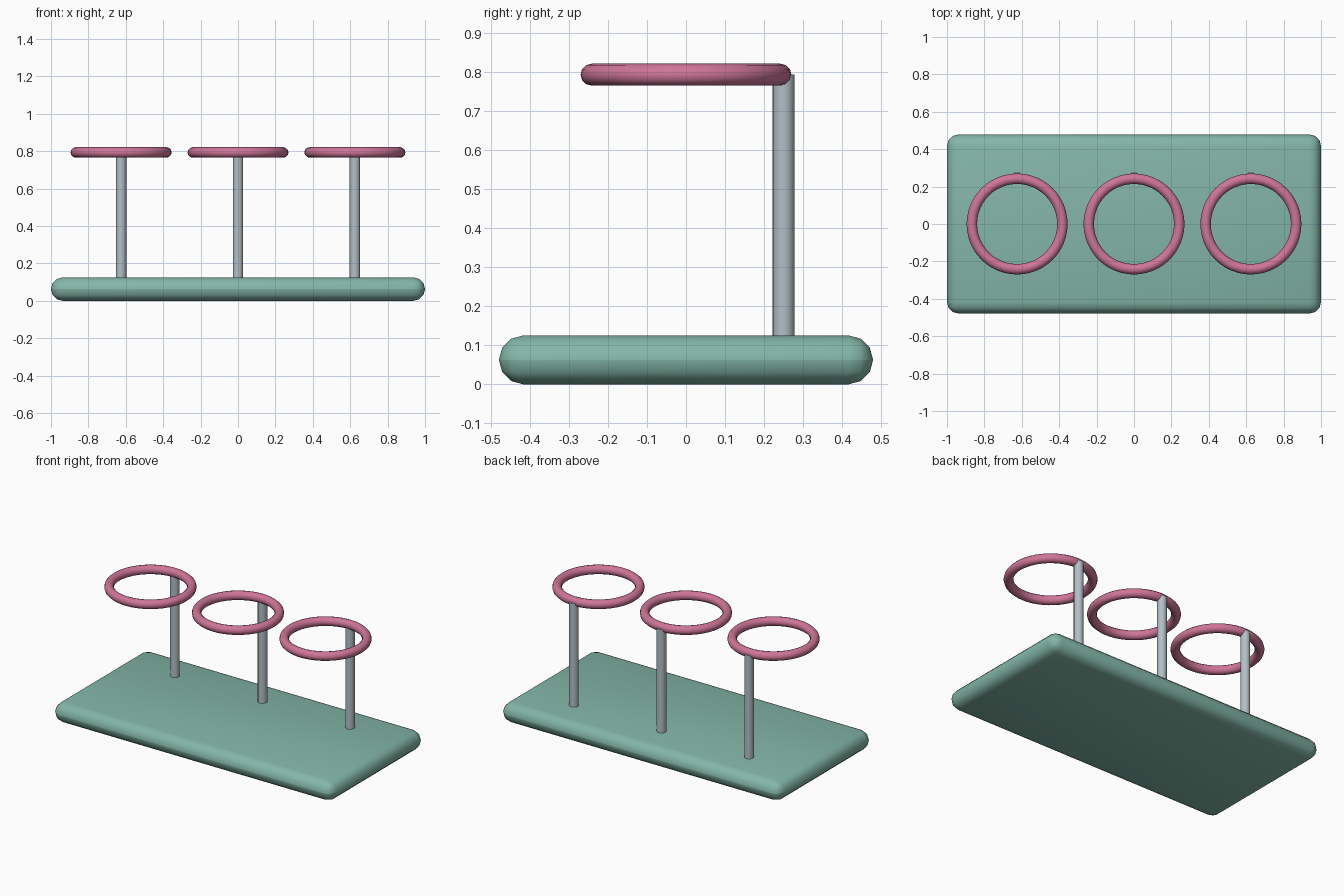
import bpy
import math

if "Cube" in bpy.data.objects:
    bpy.data.objects.remove(bpy.data.objects["Cube"])


def material(name, color):
    m = bpy.data.materials.new(name)
    m.diffuse_color = color
    m.use_nodes = True
    m.node_tree.nodes["Principled BSDF"].inputs["Base Color"].default_value = m.diffuse_color
    return m


def finish(name, mat=None):
    ob = bpy.context.object
    ob.name = name
    if mat:
        ob.data.materials.append(mat)
    bpy.ops.object.shade_smooth_by_angle(angle=math.radians(40))
    return ob


green = material("green", (0.23, 0.47, 0.39, 1))
pink = material("pink", (0.62, 0.18, 0.31, 1))
steel = material("steel", (0.45, 0.52, 0.56, 1))

BASE_H = 0.125
RING_Z = 0.793

# Rounded base slab
bpy.ops.mesh.primitive_cube_add(size=1, location=(0, 0, BASE_H / 2))
base = bpy.context.object
base.scale = (2, 0.958, BASE_H)
bpy.ops.object.transform_apply(location=False, rotation=False, scale=True)
bevel = base.modifiers.new("round_edges", 'BEVEL')
bevel.width = 0.062
bevel.segments = 3
bpy.ops.object.modifier_apply(modifier=bevel.name)
finish("base", green)

# Three holders: a rear post carrying a horizontal ring
for label, x in (("left", -0.625), ("middle", 0), ("right", 0.625)):
    bottom = BASE_H - 0.01
    bpy.ops.mesh.primitive_cylinder_add(
        vertices=24, radius=0.028, depth=RING_Z - bottom,
        location=(x, 0.25, (RING_Z + bottom) / 2))
    finish(label + "_post", steel)
    bpy.ops.mesh.primitive_torus_add(
        major_radius=0.242, minor_radius=0.028,
        major_segments=48, minor_segments=12, location=(x, 0, RING_Z))
    finish(label + "_ring", pink)
